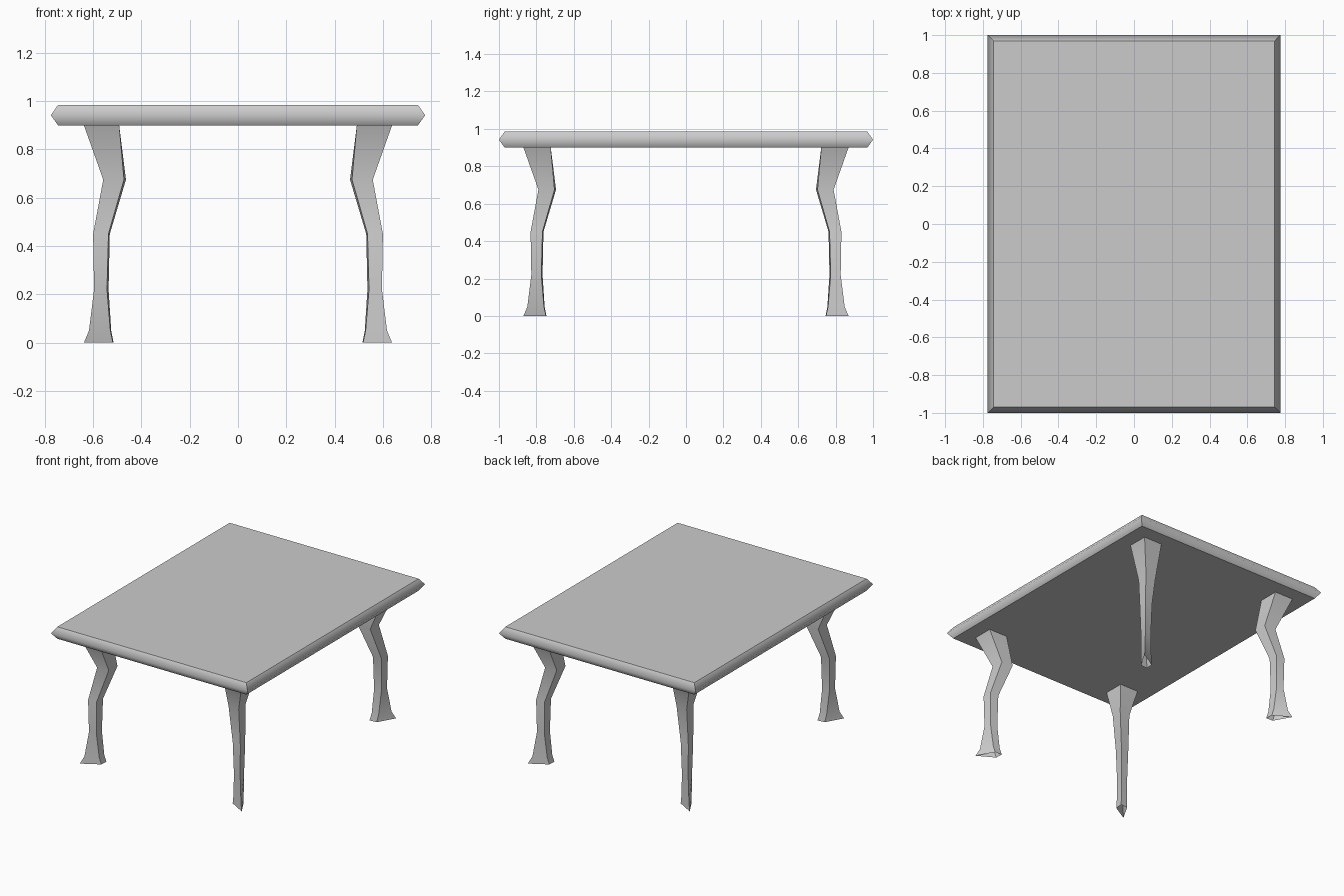
import bpy
import bmesh
from mathutils import Vector

cube = bpy.data.objects.get("Cube")
if cube:
    bpy.data.objects.remove(cube)

# One plain grey for the whole table
grey = bpy.data.materials.new("plain_grey")
grey.use_nodes = True
colour = (0.6, 0.6, 0.6, 1)
grey.diffuse_color = colour
grey.node_tree.nodes["Principled BSDF"].inputs["Base Color"].default_value = colour


def loft(name, rings, capped):
    """Join four-cornered rings; smooth along the length, sharp elsewhere."""
    bm = bmesh.new()
    loops = [[bm.verts.new(p) for p in ring] for ring in rings]
    for a, b in zip(loops, loops[1:]):
        for i in range(4):
            j = (i + 1) % 4
            bm.faces.new((a[i], a[j], b[j], b[i]))
    if capped:
        bm.faces.new(loops[0][::-1])
        bm.faces.new(loops[-1])
    bmesh.ops.recalc_face_normals(bm, faces=bm.faces)
    for face in bm.faces:
        face.smooth = True
    inner_rings = [set(loop) for loop in loops[1:-1]]
    for edge in bm.edges:
        edge.smooth = any(set(edge.verts) <= ring for ring in inner_rings)
    mesh = bpy.data.meshes.new(name)
    bm.to_mesh(mesh)
    bm.free()
    mesh.materials.append(grey)
    obj = bpy.data.objects.new(name, mesh)
    bpy.context.collection.objects.link(obj)
    return obj


# Tabletop with a pointed rim
def rectangle(inset, z):
    x, y = 0.775 - inset, 1 - inset
    return [(-x, -y, z), (x, -y, z), (x, y, z), (-x, y, z)]


loft("tabletop", [rectangle(0.03, 0.9), rectangle(0, 0.942),
                  rectangle(0.03, 0.985)], True)

# Leg sections: height, outer x, inner x, place of side corners, half width
SECTIONS = [
    (0.0, 0.638, 0.515, 0.77, 0.036),
    (0.05, 0.617, 0.525, 0.7, 0.034),
    (0.22, 0.596, 0.536, 0.5, 0.033),
    (0.45, 0.6, 0.531, 0.5, 0.041),
    (0.675, 0.558, 0.464, 0.5, 0.055),
    (0.9, 0.638, 0.492, 0.5, 0.103),
]


def leg_ring(z, outer, inner, place, half, sx, sy):
    # Kite whose long axis runs diagonally out from the table centre
    a = Vector((outer, outer + 0.231, z))
    b = Vector((inner, inner + 0.231, z))
    side = Vector((1, -1, 0)).normalized() * half
    middle = a.lerp(b, place)
    return [(p.x * sx, p.y * sy, p.z) for p in (a, middle + side, b, middle - side)]


# Four mirrored cabriole legs, open at both ends
for sy, end in ((-1, "front"), (1, "back")):
    for sx, hand in ((1, "left"), (-1, "right")):
        rings = [leg_ring(*section, sx, sy) for section in SECTIONS]
        loft(f"{end}_{hand}_leg", rings, False)
